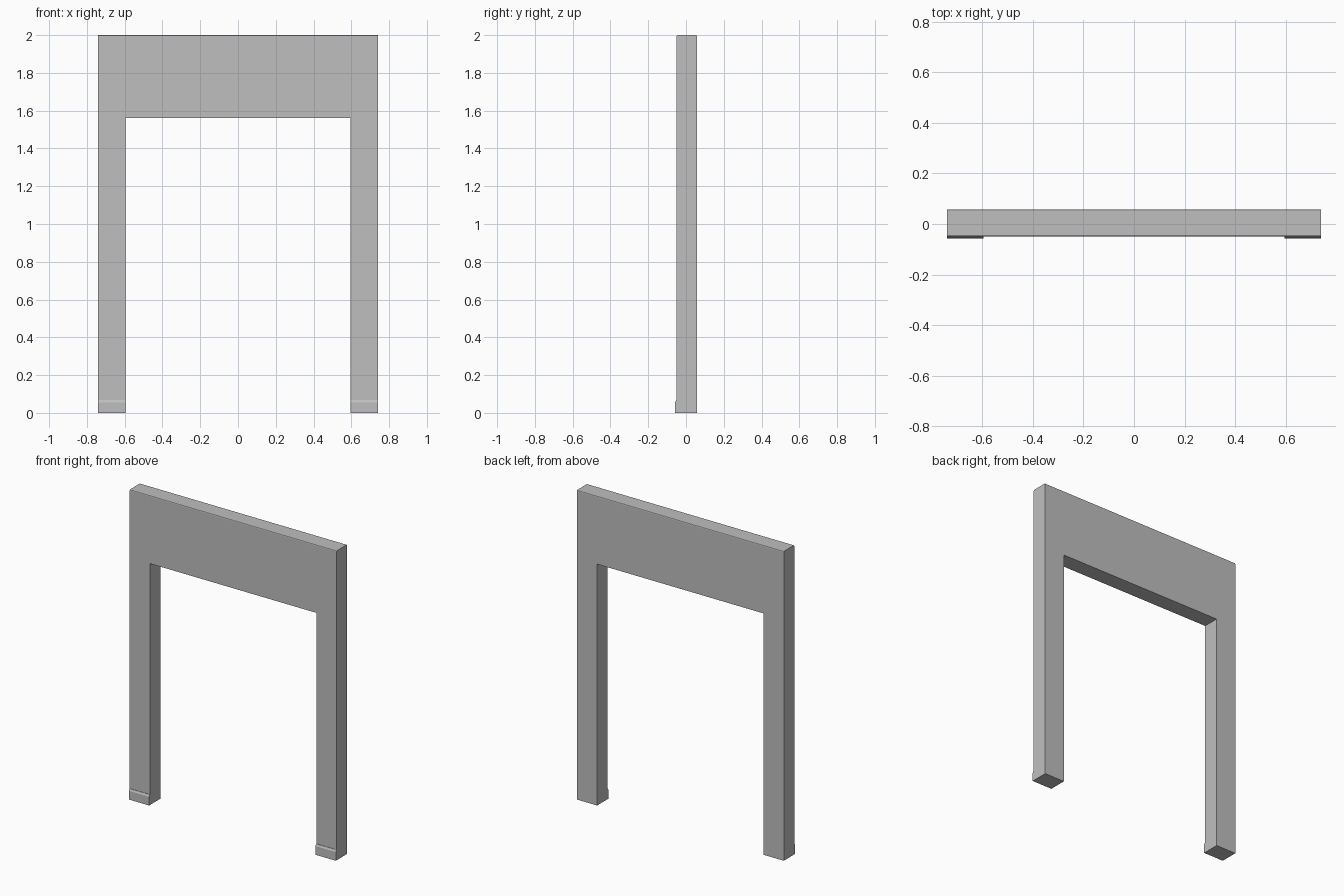
import bpy
import bmesh

cube = bpy.data.objects.get("Cube")
if cube:
    bpy.data.objects.remove(cube, do_unlink=True)

paint = bpy.data.materials.new("light_grey")
paint.use_nodes = True
GREY = (0.52, 0.52, 0.52, 1)
paint.diffuse_color = GREY
paint.node_tree.nodes["Principled BSDF"].inputs["Base Color"].default_value = GREY

W, INNER, OPENING, HEIGHT = 0.74, 0.595, 1.56, 2.0
FRONT, BACK, FOOT_FRONT, FOOT_TOP = -0.049, 0.058, -0.058, 0.068


def extrude(name, points, offset, pick=None, bevel=0.006):
    """Extrude a closed profile and round the edges chosen by pick."""
    bm = bmesh.new()
    face = bm.faces.new([bm.verts.new(p) for p in points])
    result = bmesh.ops.extrude_face_region(bm, geom=[face])
    moved = [v for v in result["geom"] if isinstance(v, bmesh.types.BMVert)]
    bmesh.ops.translate(bm, verts=moved, vec=offset)
    bmesh.ops.recalc_face_normals(bm, faces=bm.faces)
    if pick:
        edges = [e for e in bm.edges if pick(*(v.co for v in e.verts))]
        bmesh.ops.bevel(bm, geom=edges, offset=bevel, segments=2,
                        profile=0.5, affect='EDGES')
    mesh = bpy.data.meshes.new(name)
    bm.to_mesh(mesh)
    bm.free()
    mesh.materials.append(paint)
    obj = bpy.data.objects.new(name, mesh)
    bpy.context.collection.objects.link(obj)
    return obj


# Door surround: two legs and a deep header in one outline
half = [(W, HEIGHT), (W, 0), (INNER, 0), (INNER, OPENING)]
outline = half + [(-x, z) for x, z in reversed(half)]


def long_top_edge(a, b):
    return min(a.z, b.z) > HEIGHT - 0.001 and abs(a.x - b.x) > 1


extrude("door_surround", [(x, FRONT, z) for x, z in outline],
        (0, BACK - FRONT, 0), long_top_edge)

# Skirting blocks with a sloped top on the front of each leg
for name, start in (("left_skirting_block", INNER), ("right_skirting_block", -W)):
    profile = [(FRONT, 0), (FOOT_FRONT, 0), (FOOT_FRONT, FOOT_TOP - 0.012),
               (FRONT - 0.003, FOOT_TOP), (FRONT, FOOT_TOP)]
    extrude(name, [(start, y, z) for y, z in profile], (W - INNER, 0, 0))
